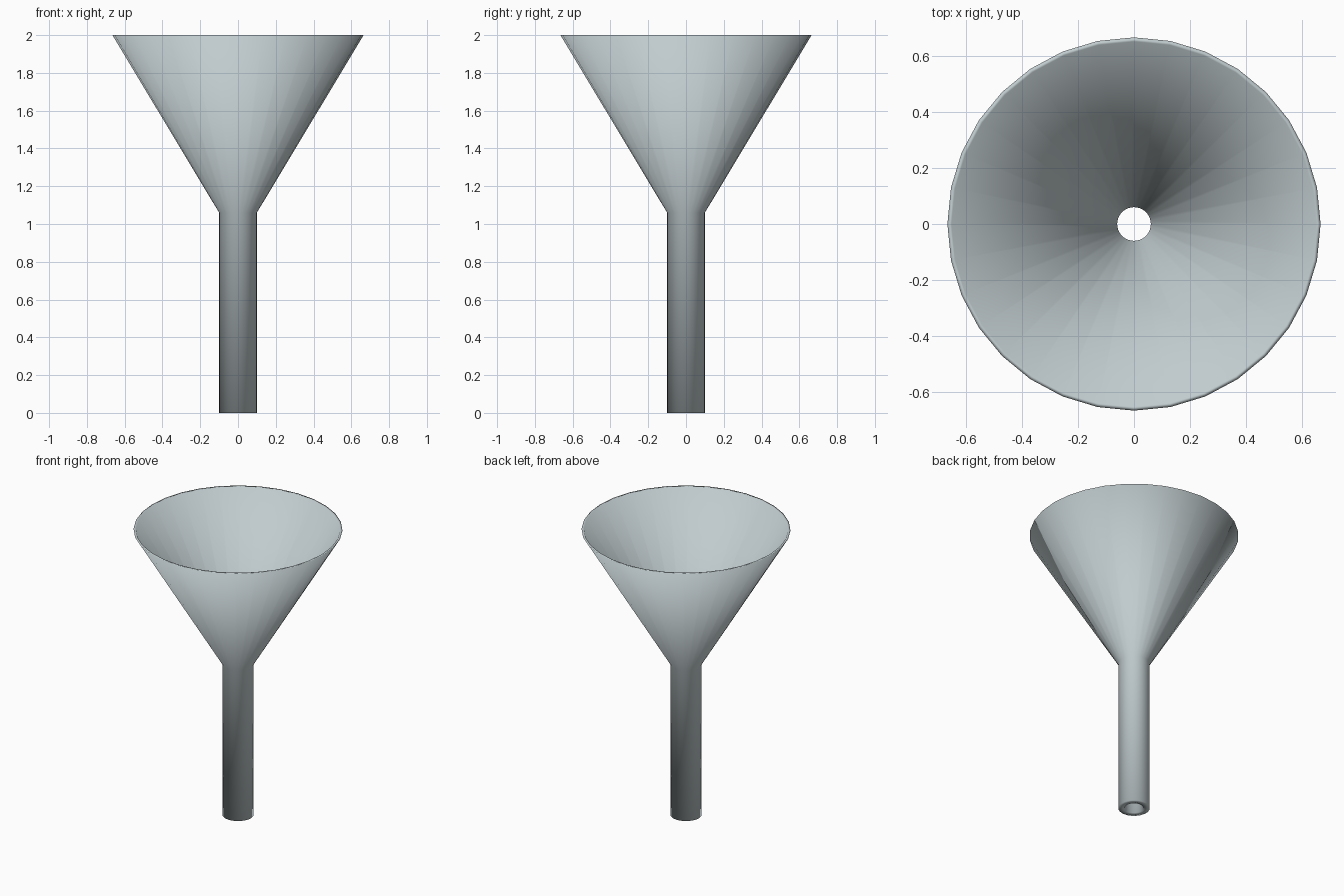
import bpy, bmesh, math

if "Cube" in bpy.data.objects:
    bpy.data.objects.remove(bpy.data.objects["Cube"])

SIDES = 32

# Closed wall profile (radius, height): outside going up, then inside going down
PROFILE = [(0.10, 0.0), (0.10, 1.06), (0.665, 2.0),
           (0.65, 2.0), (0.06, 1.06), (0.06, 0.0)]

# Single grey-blue colour
mat = bpy.data.materials.new("pale grey")
mat.diffuse_color = (0.53, 0.60, 0.62, 1.0)
mat.use_nodes = True
mat.node_tree.nodes["Principled BSDF"].inputs["Base Color"].default_value = mat.diffuse_color


def lathe(name, profile, sides):
    """Revolve a closed profile around z."""
    bm = bmesh.new()
    rings = [[bm.verts.new((r * math.cos(2 * math.pi * i / sides),
                            r * math.sin(2 * math.pi * i / sides), z))
              for i in range(sides)] for r, z in profile]
    for a, b in zip(rings, rings[1:] + rings[:1]):
        for i in range(sides):
            j = (i + 1) % sides
            bm.faces.new((a[i], a[j], b[j], b[i])).smooth = True
    bmesh.ops.recalc_face_normals(bm, faces=bm.faces)
    mesh = bpy.data.meshes.new(name)
    bm.to_mesh(mesh)
    bm.free()
    mesh.materials.append(mat)
    obj = bpy.data.objects.new(name, mesh)
    bpy.context.collection.objects.link(obj)
    return obj


# Funnel: hollow cone on a straight tube
lathe("funnel", PROFILE, SIDES)
